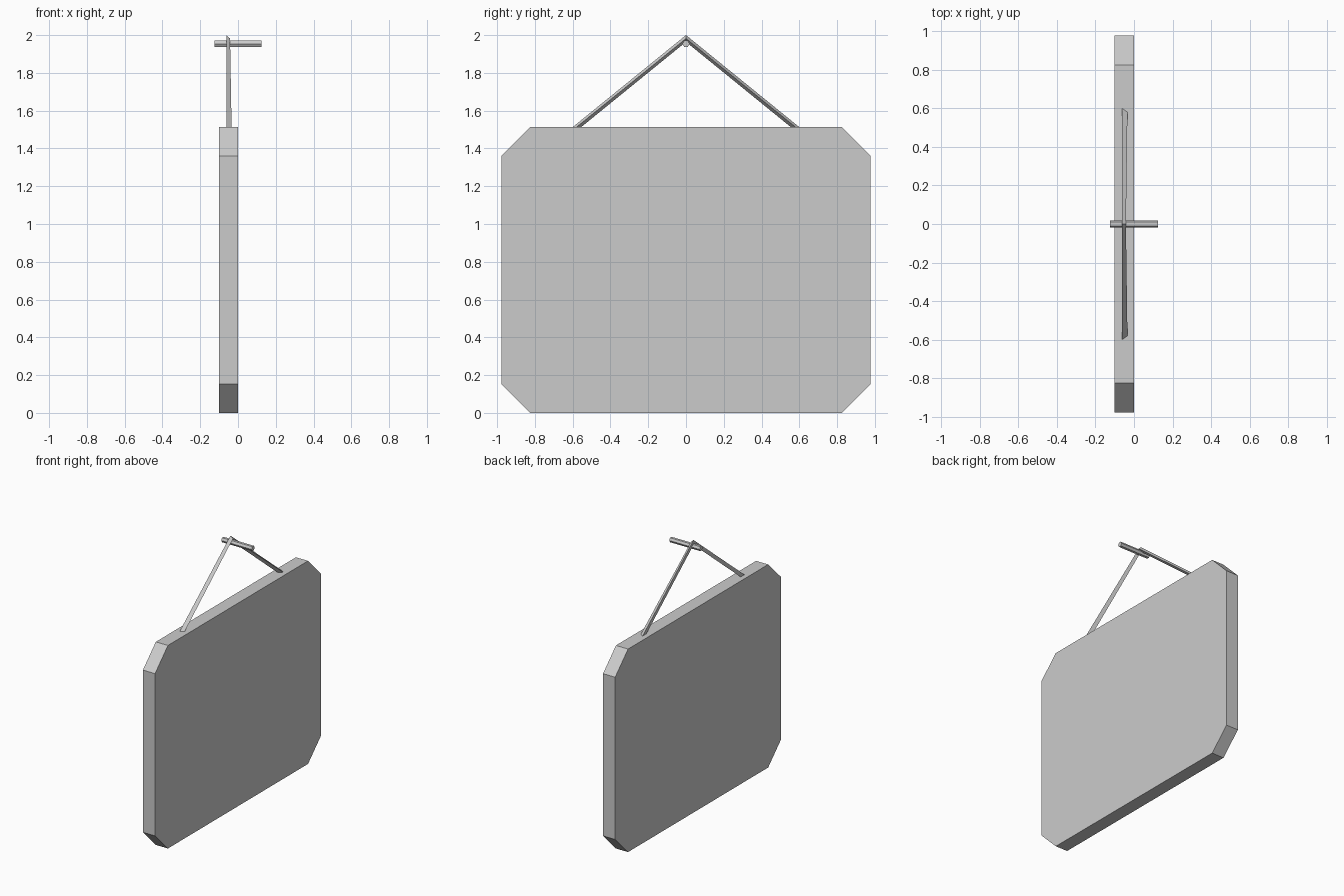
import bpy, bmesh, math

if "Cube" in bpy.data.objects:
    bpy.data.objects.remove(bpy.data.objects["Cube"])


def make_object(name, bm):
    bmesh.ops.recalc_face_normals(bm, faces=bm.faces)
    mesh = bpy.data.meshes.new(name)
    bm.to_mesh(mesh)
    bm.free()
    ob = bpy.data.objects.new(name, mesh)
    bpy.context.collection.objects.link(ob)
    return ob


def loft(name, rings):
    """Join matching rings of points with quads and cap both ends."""
    bm = bmesh.new()
    loops = [[bm.verts.new(p) for p in ring] for ring in rings]
    n = len(loops[0])
    for a, b in zip(loops, loops[1:]):
        for i in range(n):
            j = (i + 1) % n
            bm.faces.new((a[i], a[j], b[j], b[i]))
    bm.faces.new(loops[0][::-1])
    bm.faces.new(loops[-1])
    return make_object(name, bm)


# Sign board: rectangle with clipped corners, extruded along x
W, H, C = 0.977, 1.513, 0.152
half = [(W - C, 0), (W, C), (W, H - C), (W - C, H)]
outline = half + [(-y, z) for y, z in reversed(half)]
loft("sign_board", [[(x, y, z) for y, z in outline] for x in (-0.1, 0.0)])

# Hanging cord: three-sided section bent over the peg
foot = [(-0.062, 0.6), (-0.062, 0.555), (-0.034, 0.58)]
apex = [(-0.062, 0, 2.0), (-0.062, 0, 1.964), (-0.042, 0, 1.982)]
loft("hanging_cord", [[(x, -y, H) for x, y in foot], apex,
                      [(x, y, H) for x, y in foot]])

# Peg: low-sided rod through the top of the cord
R, SIDES = 0.019, 6
section = [(R * math.cos(math.tau * i / SIDES), 1.954 + R * math.sin(math.tau * i / SIDES))
           for i in range(SIDES)]
loft("wall_peg", [[(x, y, z) for y, z in section] for x in (-0.125, 0.125)])
